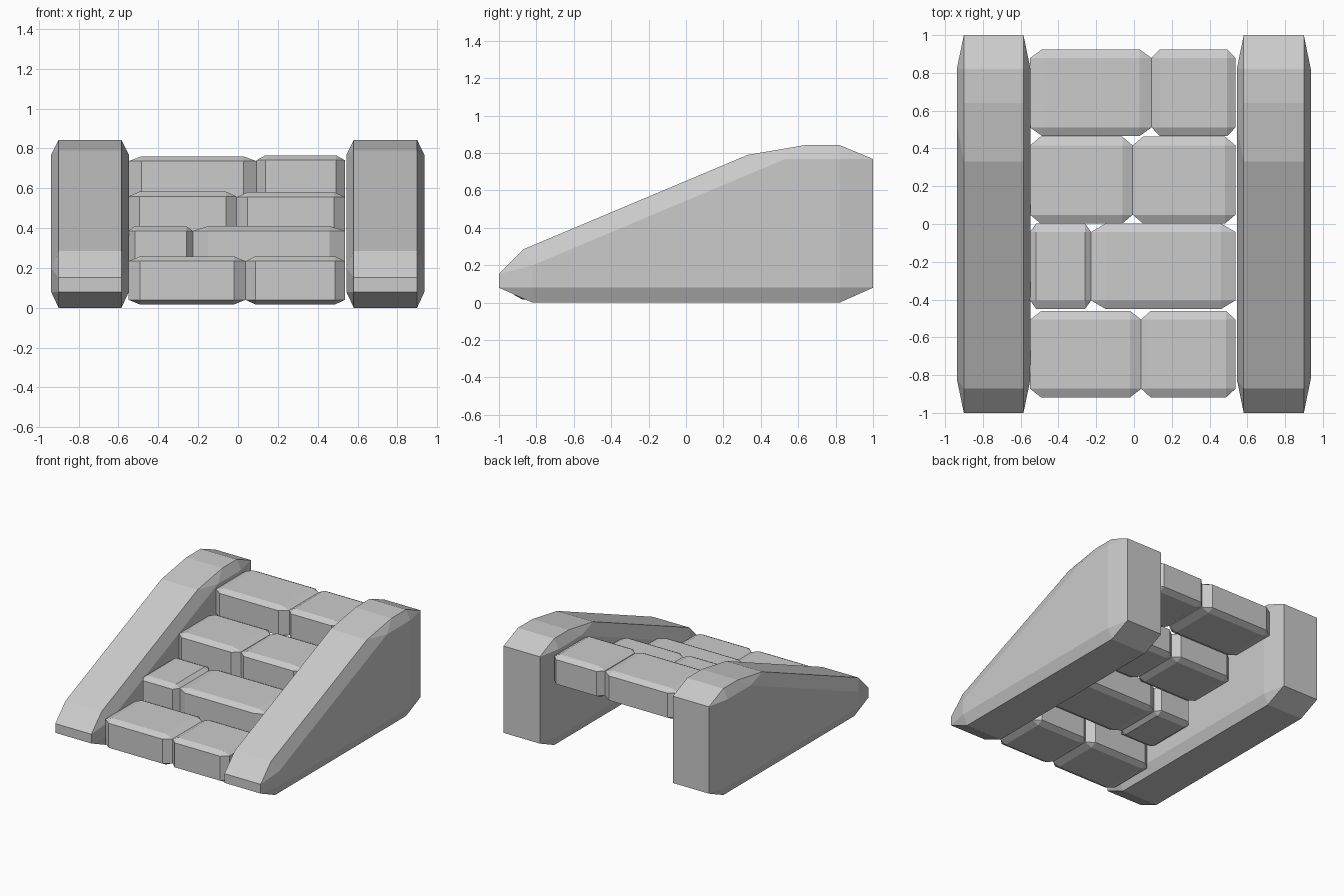
import bpy, bmesh

if "Cube" in bpy.data.objects:
    bpy.data.objects.remove(bpy.data.objects["Cube"])


def hull_object(name, points):
    bm = bmesh.new()
    for p in points:
        bm.verts.new(p)
    bmesh.ops.convex_hull(bm, input=bm.verts[:])
    bmesh.ops.dissolve_limit(bm, angle_limit=0.01, verts=bm.verts[:], edges=bm.edges[:])
    bmesh.ops.recalc_face_normals(bm, faces=bm.faces[:])
    mesh = bpy.data.meshes.new(name)
    bm.to_mesh(mesh)
    bm.free()
    obj = bpy.data.objects.new(name, mesh)
    bpy.context.collection.objects.link(obj)
    return obj


# Sloping side walls: wide outline in the middle, smaller outline on each flank
OUTLINE = [(-1, .08), (-1, .153), (-.87, .285), (.33, .79), (.64, .843), (.82, .843),
           (1, .768), (1, .08), (.82, 0), (-.82, 0)]
FLANK = [(-.82, .08), (-.82, .2), (.53, .768), (.82, .768), (.82, .08)]


def side_wall(name, x0, x1):
    inset = 0.037
    pts = [(x, y, z) for x in (x0 + inset, x1 - inset) for y, z in OUTLINE]
    pts += [(x, y, z) for x in (x0, x1) for y, z in FLANK]
    hull_object(name, pts)


side_wall("left_side_wall", -0.938, -0.548)
side_wall("right_side_wall", 0.544, 0.936)


# Chamfered stone block: the chamfer is a tenth of each dimension
def block(name, lo, hi):
    centre = [(a + b) / 2 for a, b in zip(lo, hi)]
    half = [(b - a) / 2 for a, b in zip(lo, hi)]
    pts = []
    for axis in range(3):
        for sx in (-1, 1):
            for sy in (-1, 1):
                for sz in (-1, 1):
                    pts.append([c + s * h * (1 if i == axis else 0.8)
                                for i, (c, s, h) in enumerate(zip(centre, (sx, sy, sz), half))])
    hull_object(name, pts)


# Steps: front y, back y, joint x, left top z, right top z
STEPS = [(-.918, -.460, .038, .258, .258),
         (-.450, .003, -.227, .410, .410),
         (.003, .462, -.007, .583, .580),
         (.465, .925, .093, .760, .765)]
for i, (y0, y1, joint, top_l, top_r) in enumerate(STEPS, 1):
    block(f"step_{i}_left_stone", (-.55, y0, top_l - .242), (joint, y1, top_l))
    block(f"step_{i}_right_stone", (joint, y0, top_r - .242), (.537, y1, top_r))
